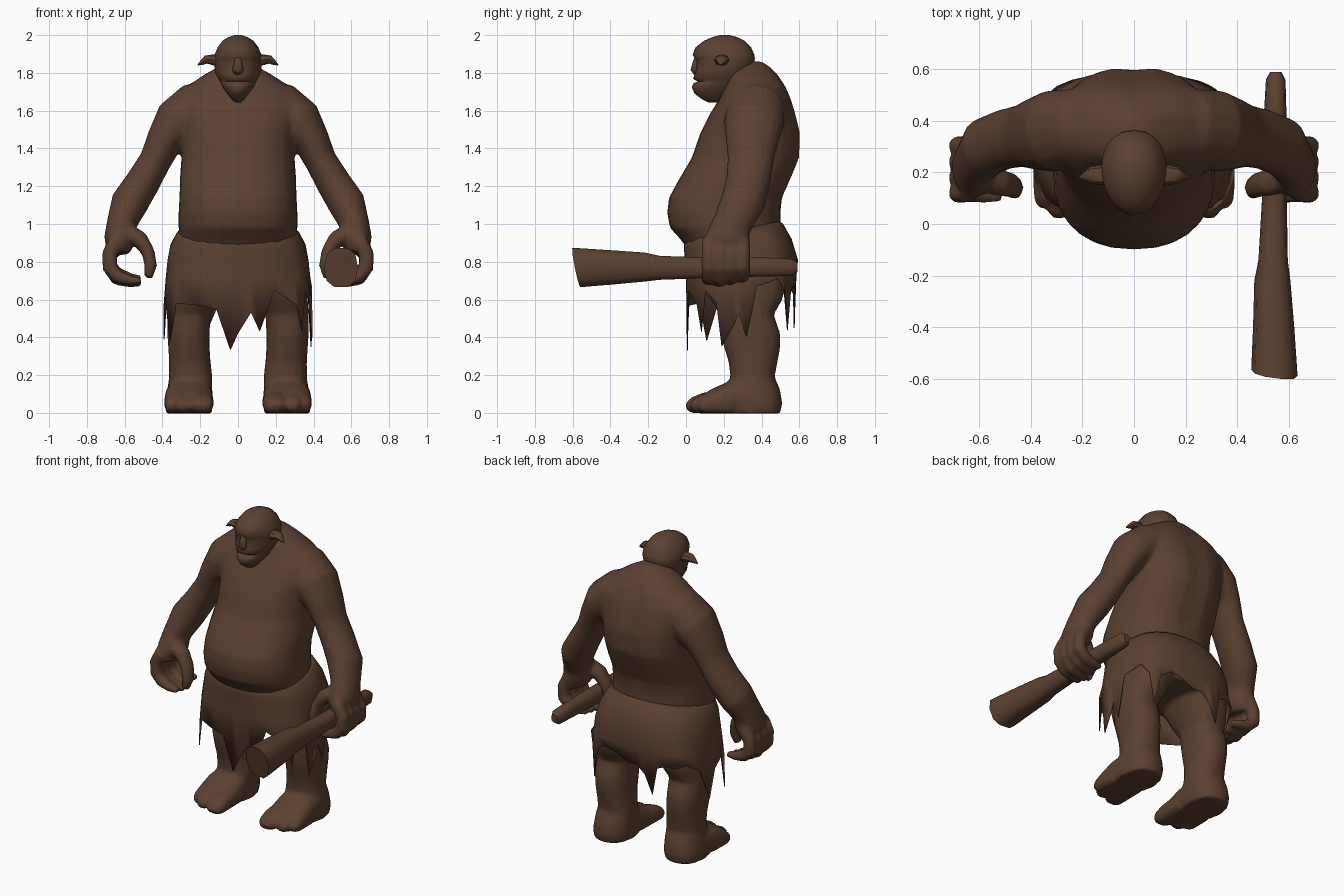
import bpy, bmesh, math
from mathutils import Vector

brown = bpy.data.materials.new("brown_hide")
brown.diffuse_color = (0.105, 0.052, 0.031, 1)


def spow(v, e):
    return math.copysign(abs(v) ** (2 / e), v)


def loft(bm, rings, closed=True):
    """Skin a list of equally long point rings, capping both ends."""
    vs = [[bm.verts.new(p) for p in r] for r in rings]
    n = len(vs[0])
    for a, b in zip(vs, vs[1:]):
        for i in range(n):
            j = (i + 1) % n
            bm.faces.new((a[i], a[j], b[j], b[i]))
    if closed:
        bm.faces.new(vs[0][::-1])
        bm.faces.new(vs[-1])


def stack(bm, rows, n=20, e=2.4, s=1):
    """Horizontal rings from rows of z, x0, x1, y0, y1; s mirrors x."""
    rings = []
    for z, x0, x1, y0, y1 in rows:
        ring = []
        for i in range(n):
            t = 2 * math.pi * i / n
            x = (x0 + x1) / 2 + (x1 - x0) / 2 * spow(math.cos(t), e)
            y = (y0 + y1) / 2 + (y1 - y0) / 2 * spow(math.sin(t), e)
            ring.append((s * x, y, z))
        rings.append(ring)
    loft(bm, rings)


def tube(bm, pts, ref, n=12, s=1, e=2.0):
    """Elliptic tube through rows of x, y, z, width, depth."""
    P = [Vector(p[:3]) for p in pts]
    rings = []
    for k, p in enumerate(pts):
        t = (P[min(k + 1, len(P) - 1)] - P[max(k - 1, 0)]).normalized()
        side = t.cross(Vector(ref)).normalized()
        up = side.cross(t)
        ring = []
        for i in range(n):
            a = 2 * math.pi * i / n
            q = P[k] + side * p[3] * spow(math.cos(a), e) + up * p[4] * spow(math.sin(a), e)
            ring.append((s * q.x, q.y, q.z))
        rings.append(ring)
    loft(bm, rings)


def finish(bm, name, angle=40):
    bmesh.ops.recalc_face_normals(bm, faces=bm.faces[:])
    me = bpy.data.meshes.new(name)
    bm.to_mesh(me)
    bm.free()
    me.materials.append(brown)
    ob = bpy.data.objects.new(name, me)
    bpy.context.collection.objects.link(ob)
    bpy.context.view_layer.objects.active = ob
    ob.select_set(True)
    bpy.ops.object.shade_smooth_by_angle(angle=math.radians(angle))
    ob.select_set(False)
    return ob


Y, Z = (0, 1, 0), (0, 0, 1)

# Body: torso with heavy belly and hunched back
bm = bmesh.new()
torso = [(.70, .30, .08, .52), (.85, .31, .02, .52), (.92, .31, -.03, .50),
         (.98, .315, -.085, .50), (1.06, .315, -.10, .50), (1.14, .31, -.09, .515),
         (1.24, .308, -.035, .56), (1.35, .30, .03, .605), (1.48, .305, .075, .61),
         (1.58, .33, .125, .585), (1.66, .34, .175, .56), (1.73, .27, .21, .53),
         (1.79, .18, .23, .485), (1.835, .10, .27, .44), (1.86, .04, .31, .40)]
stack(bm, [(z, -w, w, a, b) for z, w, a, b in torso], 28, 2.3)
# Spine furrow
for v in bm.verts:
    if v.co.y > .45 and abs(v.co.x) < .05 and 1.1 < v.co.z < 1.75:
        v.co.y -= .012

# Neck
tube(bm, [(0, .40, 1.65, .17, .13), (0, .33, 1.75, .14, .115), (0, .24, 1.79, .09, .08)], Y)

for s in (-1, 1):
    # Arm
    tube(bm, [(.10, .39, 1.69, .09, .10), (.22, .375, 1.625, .13, .15),
              (.32, .36, 1.54, .13, .16), (.39, .35, 1.44, .097, .14),
              (.438, .342, 1.335, .085, .122), (.505, .328, 1.22, .092, .118),
              (.575, .298, 1.11, .10, .118), (.616, .245, 1.00, .08, .105),
              (.625, .215, .92, .085, .115), (.635, .205, .85, .06, .11)], Y, 16, s)
    # Curled fingers
    for i in range(4):
        y = .118 + .062 * i
        d = .012 * abs(i - 1)
        tube(bm, [(.64, y, .92, .04, .036), (.68, y, .84, .042, .038),
                  (.678, y, .77, .042, .038), (.64, y, .71 + d, .038, .036),
                  (.57, y - .005, .69 + d, .028, .034), (.51, y - .01, .685 + d, .018, .022)],
             Y, 10, s)
    # Thumb
    tube(bm, [(.58, .18, .95, .05, .06), (.52, .16, .92, .045, .055),
              (.475, .15, .85, .036, .05), (.462, .14, .78, .034, .046),
              (.475, .13, .715, .024, .03)], Y, 10, s)
    # Leg
    stack(bm, [(.82, .02, .34, .08, .54), (.70, .06, .36, .09, .54), (.60, .11, .37, .13, .51),
               (.52, .145, .375, .18, .465), (.42, .15, .375, .185, .50),
               (.35, .15, .37, .20, .50), (.27, .145, .365, .225, .485),
               (.19, .135, .365, .235, .47), (.12, .135, .375, .21, .50),
               (.05, .13, .385, .19, .51), (-.004, .14, .38, .2, .5)], 16, 2.3, s)
    # Foot and toes
    tube(bm, [(.26, .38, .085, .12, .09), (.26, .24, .083, .128, .087),
              (.26, .15, .062, .126, .066), (.26, .10, .048, .118, .05)], Z, 16, s, 2.6)
    for x, w, y in ((.192, .064, .003), (.292, .046, .025), (.348, .043, .065)):
        tube(bm, [(x, .24, .06, w, .064), (x, y + .09, .052, w, .056),
                  (x, y + .03, .038, w * .95, .042), (x, y, .026, w * .6, .02)], Z, 12, s, 2.5)

body = finish(bm, "body", 180)
m = body.modifiers.new("fuse", 'REMESH')
m.mode, m.voxel_size, m.use_smooth_shade = 'VOXEL', .013, True
m = body.modifiers.new("soften", 'SMOOTH')
m.factor, m.iterations = .5, 5
m = body.modifiers.new("simplify", 'DECIMATE')
m.ratio = .2

# Head with jutting jaw, mouth crease and low brow
bm = bmesh.new()
head = [(1.643, .015, .12, .17), (1.66, .035, .085, .20), (1.69, .06, .045, .25),
        (1.725, .086, .03, .29), (1.745, .094, .04, .30), (1.755, .098, .062, .31),
        (1.768, .106, .038, .32), (1.80, .122, .048, .34), (1.85, .127, .055, .36),
        (1.875, .128, .048, .365), (1.895, .125, .035, .362), (1.935, .108, .05, .345),
        (1.97, .082, .095, .31), (1.99, .05, .14, .27), (2.0, .02, .18, .23)]
stack(bm, [(z, -w, w, a, b) for z, w, a, b in head], 20, 2.2)
# Narrow the face towards the front
for v in bm.verts:
    v.co.x *= 1 - .12 * max(0, min(1, (.2 - v.co.y) / .15))
finish(bm, "head", 80)

# Nose
bm = bmesh.new()
tube(bm, [(0, .065, 1.885, .018, .018), (0, .054, 1.85, .022, .02),
          (0, .046, 1.815, .03, .022), (0, .055, 1.795, .02, .013)], Y, 8)
finish(bm, "nose", 80)

# Pointed ears
bm = bmesh.new()
for s in (-1, 1):
    tube(bm, [(.10, .19, 1.865, .034, .04), (.14, .19, 1.870, .027, .038),
              (.17, .19, 1.870, .022, .032), (.19, .185, 1.855, .014, .018),
              (.212, .18, 1.842, .003, .004)], Y, 8, s)
finish(bm, "ears")

# Ragged loincloth: hem height by angle, 0 = front, 90 = +x
hem = [(0, .42), (13.5, .53), (22, .43), (35, .65), (53, .57), (58, .43), (62, .65), (71, .58),
       (75, .35), (84, .46), (88, .53), (94, .40), (102, .67), (119, .71), (126, .65),
       (130, .44), (136, .64), (146, .68), (160, .66), (175, .62), (190, .62), (200, .57),
       (209, .45), (214, .63), (222, .65), (231, .64), (240, .66), (254, .60), (267, .39),
       (275, .57), (286, .62), (297, .38), (304, .58), (322, .57), (338, .55), (352, .33)]


def cloth_ring(w, y0, y1, zf, e=2.9):
    ring = []
    for a, h in hem:
        sx, cy = math.sin(math.radians(a)), -math.cos(math.radians(a))
        d = (y1 - y0) / 2
        r = (abs(sx / w) ** e + abs(cy / d) ** e) ** (-1 / e)
        ring.append((r * sx, (y0 + y1) / 2 + r * cy, zf(cy, h)))
    return ring


bm = bmesh.new()
loft(bm, [cloth_ring(.30, .0, .49, lambda c, h: .97 + .05 * c, 2.5),
          cloth_ring(.325, -.01, .515, lambda c, h: .95 + .05 * c, 2.5),
          cloth_ring(.358, -.010, .56, lambda c, h: .89 + .03 * c, 2.5),
          cloth_ring(.373, -.005, .593, lambda c, h: .81, 2.6),
          cloth_ring(.382, .0, .585, lambda c, h: .725, 2.8),
          cloth_ring(.394, .005, .58, lambda c, h: h, 3.2)], closed=False)
cloth = finish(bm, "loincloth", 60)
m = cloth.modifiers.new("thickness", 'SOLIDIFY')
m.thickness = .005

# Wooden club gripped in one hand
bm = bmesh.new()
tube(bm, [(.55, .59, .77, .022, .025), (.55, .56, .77, .038, .047), (.548, .42, .772, .044, .052),
          (.545, .10, .768, .048, .057), (.54, -.14, .768, .057, .066),
          (.537, -.22, .772, .07, .08), (.542, -.40, .77, .08, .095),
          (.545, -.577, .77, .09, .108)], Z, 10, 1, 2.5)
# Slanted cut on the thick end
for v in bm.verts:
    if v.co.y < -.5:
        v.co.y -= (v.co.z - .77) * .2 + (v.co.x - .545) * .15
finish(bm, "club", 45)
